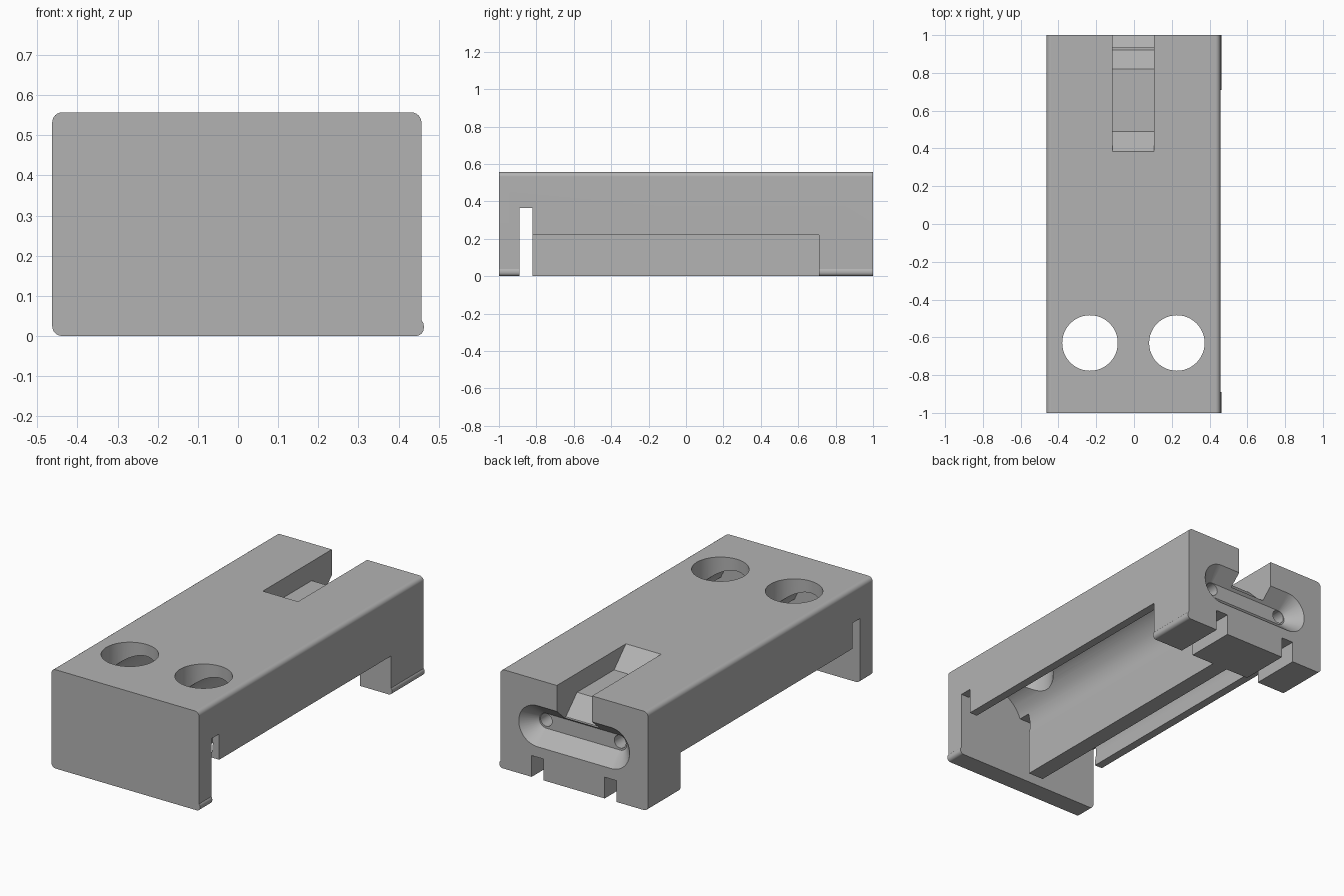
import bpy, bmesh
from math import sin, cos, pi, radians

if "Cube" in bpy.data.objects:
    bpy.data.objects.remove(bpy.data.objects["Cube"], do_unlink=True)

CX = -0.003                    # centre line of the body
BAY_X, BAY_Z, BAY_R = 0.23, 0.30, 0.19
LEFT, RIGHT = CX + 0.46, CX - 0.46
TOP = 0.557
SLOT_Y = (-0.89, -0.82)
BAY_END = 0.71

grey = bpy.data.materials.new("plain grey")
grey.use_nodes = True
grey.diffuse_color = (0.45, 0.45, 0.45, 1)
grey.node_tree.nodes["Principled BSDF"].inputs["Base Color"].default_value = (0.45, 0.45, 0.45, 1)


def loft(name, ring_a, ring_b):
    """Closed solid between two matching rings of points."""
    bm = bmesh.new()
    a = [bm.verts.new(p) for p in ring_a]
    b = [bm.verts.new(p) for p in ring_b]
    bm.faces.new(a)
    bm.faces.new(b)
    for i in range(len(a)):
        j = (i + 1) % len(a)
        bm.faces.new((a[i], a[j], b[j], b[i]))
    bmesh.ops.recalc_face_normals(bm, faces=bm.faces)
    mesh = bpy.data.meshes.new(name)
    bm.to_mesh(mesh)
    bm.free()
    mesh.materials.append(grey)
    obj = bpy.data.objects.new(name, mesh)
    bpy.context.collection.objects.link(obj)
    return obj


def along_y(name, outline, y0, y1):
    return loft(name, [(x, y0, z) for x, z in outline], [(x, y1, z) for x, z in outline])


def box(name, x, y, z):
    return along_y(name, [(x[0], z[0]), (x[1], z[0]), (x[1], z[1]), (x[0], z[1])], *y)


def arc(cx, cz, r, start, end, steps):
    angles = [radians(start + (end - start) * i / steps) for i in range(steps + 1)]
    return [(cx + r * cos(t), cz + r * sin(t)) for t in angles]


def circle(cx, cz, r, n=48):
    return [(cx + r * cos(2 * pi * i / n), cz + r * sin(2 * pi * i / n)) for i in range(n)]


def rounded(x0, x1, z0, z1, r):
    """Rounded rectangle outline."""
    return (arc(x1 - r, z1 - r, r, 0, 90, 6) + arc(x0 + r, z1 - r, r, 90, 180, 6)
            + arc(x0 + r, z0 + r, r, 180, 270, 6) + arc(x1 - r, z0 + r, r, 270, 360, 6))


def combine(target, tool, operation="DIFFERENCE"):
    tool.hide_render = True
    mod = target.modifiers.new(tool.name, "BOOLEAN")
    mod.operation = operation
    mod.solver = "EXACT"
    mod.object = tool
    bpy.context.view_layer.objects.active = target
    bpy.ops.object.modifier_apply(modifier=mod.name)
    bpy.data.objects.remove(tool, do_unlink=True)


# Body with rounded long edges, and the small lip along one lower edge
body = along_y("holder_body", rounded(RIGHT, LEFT, 0, TOP, 0.025), -1, 1)
combine(body, along_y("lower_lip", rounded(0.40, 0.463, 0, 0.045, 0.02), -1, 1), "UNION")

# Cross slot behind the front plate
combine(body, box("cross_slot", (-0.7, 0.7), SLOT_Y, (-0.1, 0.365)))

for side in (-1, 1):
    bx = CX + side * BAY_X
    # Round bay with a slightly narrower open mouth below
    bay = arc(bx, BAY_Z, BAY_R, -16, 196, 40)
    bay += [(bay[-1][0], -0.1), (bay[0][0], -0.1)]
    combine(body, along_y("bay", bay, SLOT_Y[0], BAY_END))

    # Open lower side
    xs = sorted((bx, side * 0.7))
    combine(body, box("side_opening", xs, (-0.855, BAY_END), (-0.1, 0.22)))

    # Push-out hole through the top
    ring = circle(bx, -0.63, 0.147)
    combine(body, loft("top_hole", [(x, y, BAY_Z) for x, y in ring], [(x, y, 0.7) for x, y in ring]))

    # Wire hole to the back
    combine(body, along_y("wire_hole", circle(bx, BAY_Z, 0.036, 24), 0.65, 0.95))

    # Notch under the back block
    xs = sorted((CX + side * 0.19, CX + side * 0.265))
    combine(body, box("back_notch", xs, (0.66, 1.1), (-0.1, 0.12)))


# Flared oval recess in the back face
def oval(r, y):
    pts = arc(CX + BAY_X, 0.295, r, -90, 90, 20) + arc(CX - BAY_X, 0.295, r, 90, 270, 20)
    return [(x, y, z) for x, z in pts]


combine(body, loft("back_recess", oval(0.042, 0.92), oval(0.134, 1.02)))

# Stepped channel in the top, running out of the back
profile = [(0.335, 0.608), (0.49, 0.45), (0.82, 0.45), (0.92, 0.35), (1.1, 0.35), (1.1, 0.608)]
combine(body, loft("top_channel", [(-0.115, y, z) for y, z in profile],
                   [(0.105, y, z) for y, z in profile]))

# Smooth shading on the curved faces only
bpy.ops.object.select_all(action="DESELECT")
body.select_set(True)
bpy.context.view_layer.objects.active = body
bpy.ops.object.shade_smooth_by_angle(angle=radians(25))
weighted = body.modifiers.new("even_normals", "WEIGHTED_NORMAL")
weighted.keep_sharp = True
